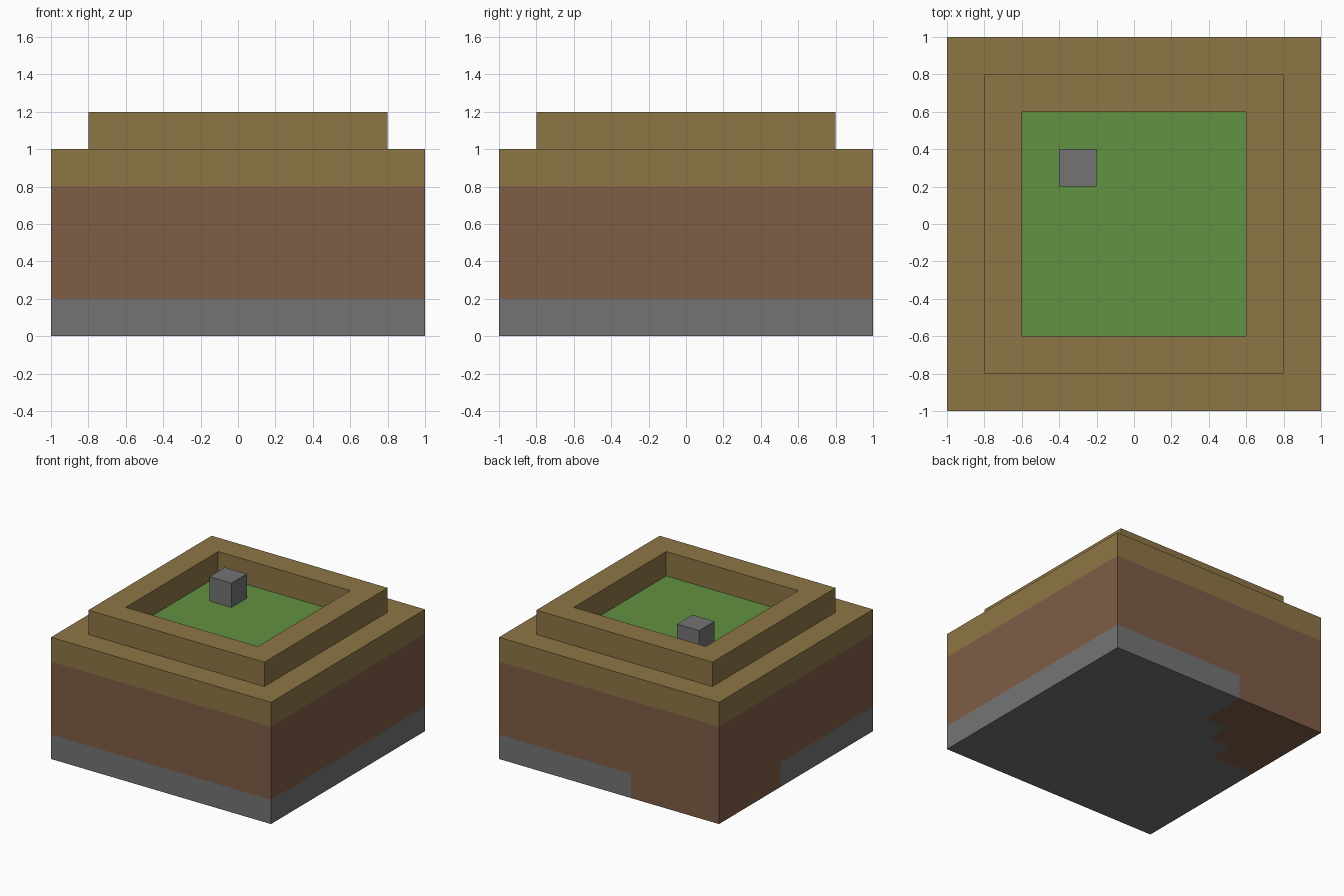
import bpy
import bmesh
from mathutils import Matrix, Vector

cube = bpy.data.objects.get("Cube")
if cube:
    bpy.data.objects.remove(cube, do_unlink=True)


def material(name, rgb):
    """Flat material from 8-bit sRGB values."""
    lin = [((c / 255 + 0.055) / 1.055) ** 2.4 for c in rgb]
    mat = bpy.data.materials.new(name)
    mat.use_nodes = True
    mat.diffuse_color = (*lin, 1)
    mat.node_tree.nodes["Principled BSDF"].inputs["Base Color"].default_value = (*lin, 1)
    return mat


stone = material("stone grey", (116, 116, 116))
soil = material("soil brown", (126, 93, 71))
path = material("path tan", (141, 118, 70))
grass = material("grass green", (97, 146, 65))


def add_box(bm, size, centre):
    bmesh.ops.create_cube(bm, size=1, matrix=Matrix.Translation(centre) @ Matrix.Diagonal((*size, 1)))


def finish(name, bm, *mats):
    bmesh.ops.recalc_face_normals(bm, faces=bm.faces)
    mesh = bpy.data.meshes.new(name)
    bm.to_mesh(mesh)
    bm.free()
    for mat in mats:
        mesh.materials.append(mat)
    obj = bpy.data.objects.new(name, mesh)
    bpy.context.collection.objects.link(obj)
    return obj


# Ground block: one box cut along the colour borders
STONE, SOIL, PATH, GRASS = range(4)
bm = bmesh.new()
add_box(bm, (2, 2, 1), (0, 0, 0.5))
cuts = [(-0.6, -0.4, -0.2, 0.6), (-0.6, 0.2, 0.4, 0.6), (0.2, 0.8)]
for axis, places in enumerate(cuts):
    normal = Vector((0, 0, 0))
    normal[axis] = 1
    for place in places:
        bmesh.ops.bisect_plane(bm, geom=bm.verts[:] + bm.edges[:] + bm.faces[:],
                               plane_co=normal * place, plane_no=normal)


def in_soil_corner(c):
    """Stepped patch where the soil reaches down through the stone."""
    u, v = c.x + 1, 1 - c.y
    return any(u < a and v < b for a, b in ((0.8, 0.4), (0.6, 0.6), (0.4, 0.8)))


for face in bm.faces:
    c = face.calc_center_median()
    if c.z > 0.99 and max(abs(c.x), abs(c.y)) < 0.6:
        face.material_index = GRASS
    elif c.z > 0.8:
        face.material_index = PATH
    elif c.z > 0.2 or in_soil_corner(c):
        face.material_index = SOIL
    else:
        face.material_index = STONE
finish("ground_block", bm, stone, soil, path, grass)

# Raised rim: square rings bridged over the outer wall, top and inner wall
bm = bmesh.new()
rings = []
for r, z in ((0.8, 1), (0.8, 1.2), (0.6, 1.2), (0.6, 1)):
    rings.append([bm.verts.new((sx * r, sy * r, z)) for sx, sy in ((-1, -1), (1, -1), (1, 1), (-1, 1))])
for low, high in zip(rings, rings[1:]):
    for i in range(4):
        j = (i + 1) % 4
        bm.faces.new((low[i], low[j], high[j], high[i]))
finish("raised_rim", bm, path)

# Single stone standing on the grass
bm = bmesh.new()
add_box(bm, (0.2, 0.2, 0.2), (-0.3, 0.3, 1.1))
finish("stone_cube", bm, stone)
